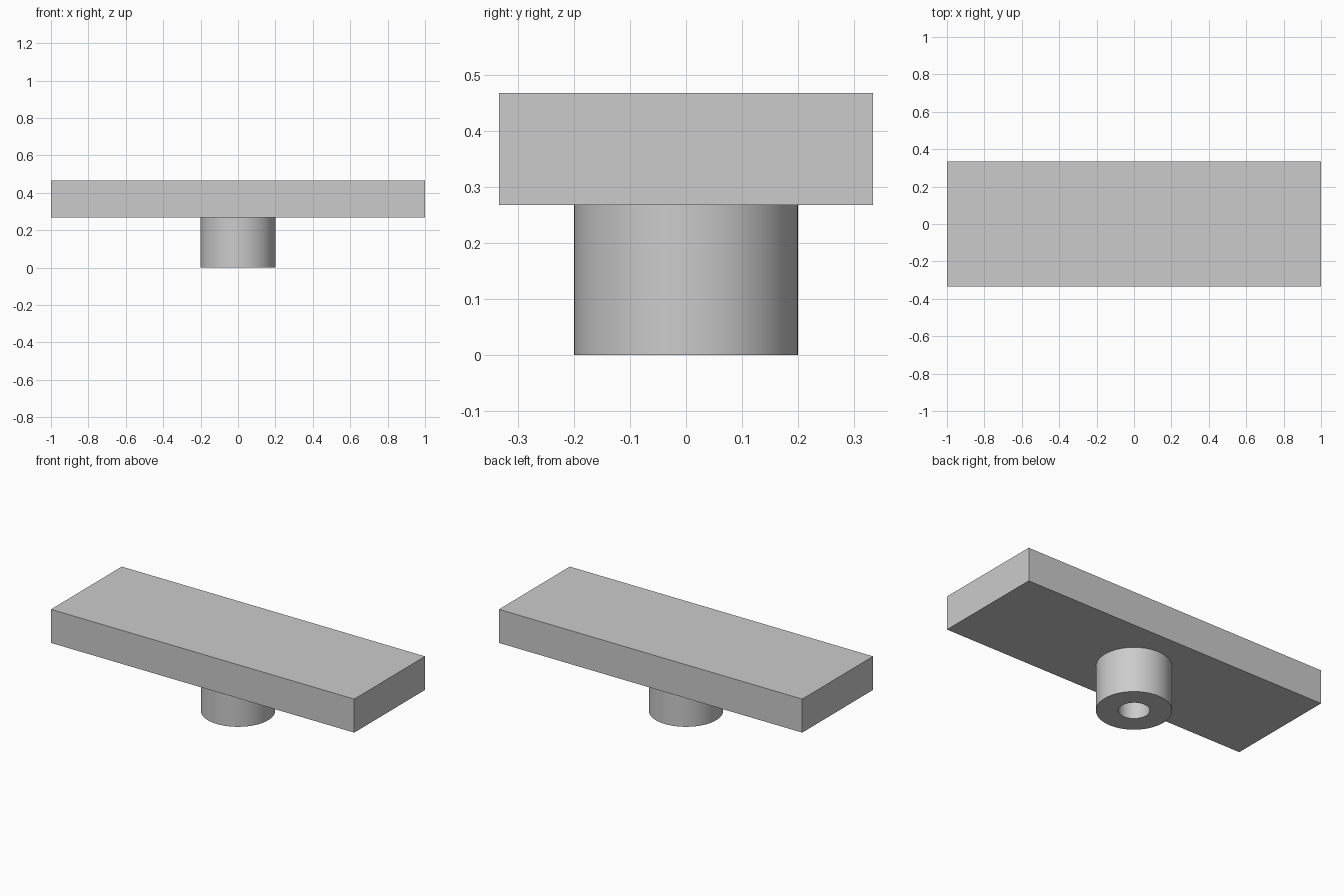
import bpy, bmesh, math
from mathutils import Vector

cube = bpy.data.objects.get("Cube")
if cube:
    bpy.data.objects.remove(cube, do_unlink=True)

STEM_HEIGHT = 0.267
TOP = 0.467

grey = bpy.data.materials.new("light grey")
grey.use_nodes = True
colour = (0.6, 0.6, 0.6, 1)
grey.diffuse_color = colour
grey.node_tree.nodes["Principled BSDF"].inputs["Base Color"].default_value = colour


def add_part(name, bm):
    mesh = bpy.data.meshes.new(name)
    bmesh.ops.recalc_face_normals(bm, faces=bm.faces)
    bm.to_mesh(mesh)
    bm.free()
    mesh.materials.append(grey)
    part = bpy.data.objects.new(name, mesh)
    bpy.context.collection.objects.link(part)
    return part


# Flat rectangular plate
bm = bmesh.new()
bmesh.ops.create_cube(bm, size=1)
bmesh.ops.scale(bm, vec=(2, 0.667, TOP - STEM_HEIGHT), verts=bm.verts)
bmesh.ops.translate(bm, vec=(0, 0, (TOP + STEM_HEIGHT) / 2), verts=bm.verts)
add_part("plate", bm)

# Round stem with a bore up to the plate, as a revolved profile
bm = bmesh.new()
profile = [(0.083, STEM_HEIGHT), (0.083, 0), (0.2, 0), (0.2, STEM_HEIGHT)]
verts = [bm.verts.new((r, 0, z)) for r, z in profile]
edges = [bm.edges.new(pair) for pair in zip(verts, verts[1:])]
bmesh.ops.spin(bm, geom=verts + edges, cent=Vector(), axis=(0, 0, 1),
               angle=math.tau, steps=64)
bmesh.ops.remove_doubles(bm, verts=bm.verts, dist=0.0001)
stem = add_part("bored_stem", bm)

# Smooth round walls, sharp rims
bpy.ops.object.select_all(action="DESELECT")
stem.select_set(True)
bpy.context.view_layer.objects.active = stem
bpy.ops.object.shade_smooth_by_angle(angle=math.radians(30))
